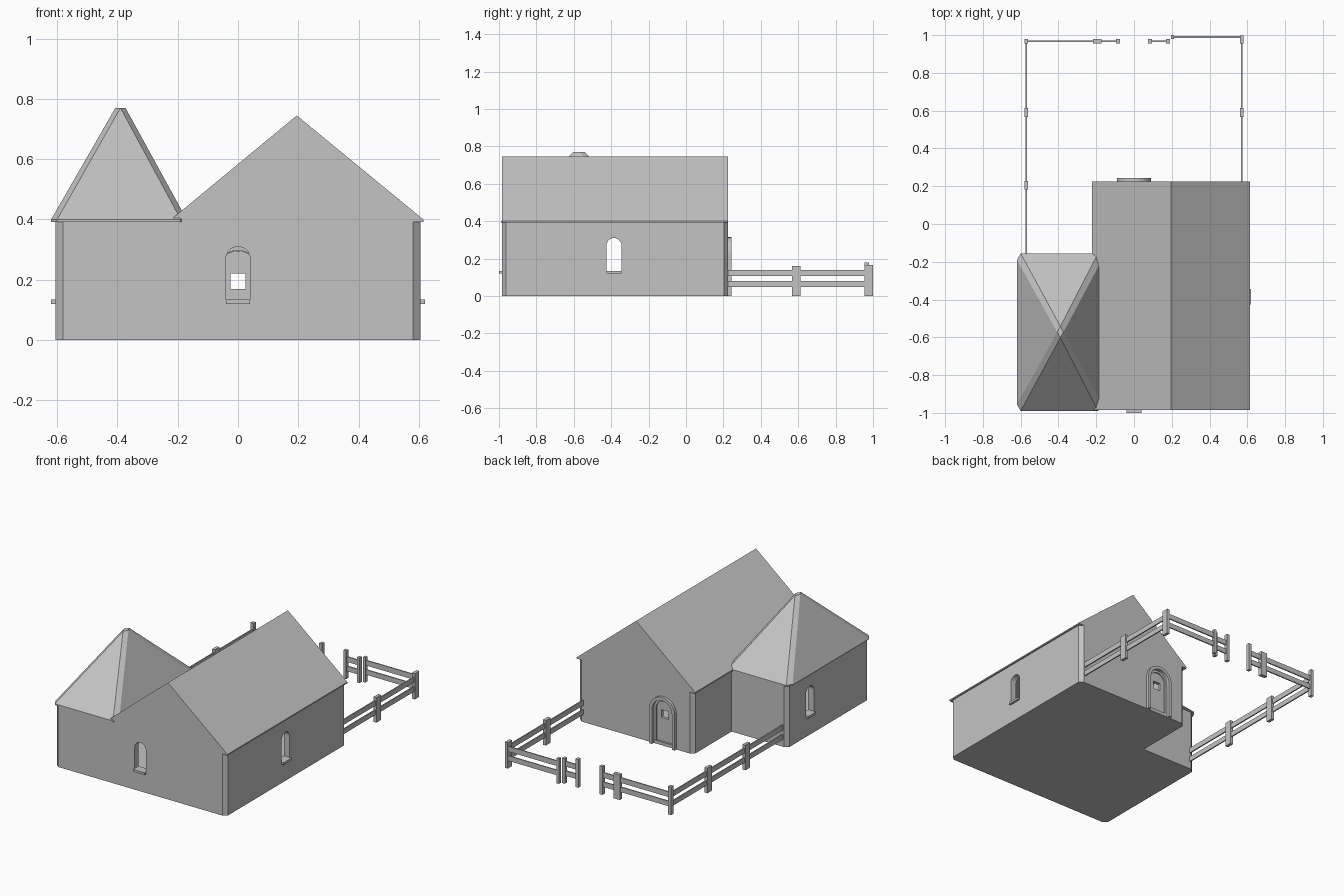
import bpy, bmesh
from math import cos, sin, pi
from mathutils import Vector

cube = bpy.data.objects.get("Cube")
if cube:
    bpy.data.objects.remove(cube, do_unlink=True)

stone = bpy.data.materials.new("plain grey")
stone.use_nodes = True
GREY = (0.55, 0.55, 0.55, 1)
stone.diffuse_color = GREY
stone.node_tree.nodes["Principled BSDF"].inputs["Base Color"].default_value = GREY


def finish(name, bm):
    bmesh.ops.recalc_face_normals(bm, faces=bm.faces)
    mesh = bpy.data.meshes.new(name)
    bm.to_mesh(mesh)
    bm.free()
    mesh.materials.append(stone)
    obj = bpy.data.objects.new(name, mesh)
    bpy.context.collection.objects.link(obj)
    return obj


def prism(name, profile, axis, start, end):
    """Extrude a 2D profile along x (y,z profile), y (x,z) or z (x,y)."""
    def place(p, d):
        return {"x": (d, *p), "y": (p[0], d, p[1]), "z": (*p, d)}[axis]
    bm = bmesh.new()
    face = bm.faces.new([bm.verts.new(place(p, start)) for p in profile])
    moved = bmesh.ops.extrude_face_region(bm, geom=[face])["geom"]
    shift = Vector(place((0, 0), end - start))
    bmesh.ops.translate(bm, vec=shift, verts=[v for v in moved if isinstance(v, bmesh.types.BMVert)])
    return finish(name, bm)


def box(name, x0, x1, y0, y1, z0, z1):
    return prism(name, [(x0, y0), (x1, y0), (x1, y1), (x0, y1)], "z", z0, z1)


def arch(centre, radius, bottom, spring, steps=14):
    curve = [(centre + radius * cos(pi * i / steps), spring + radius * sin(pi * i / steps))
             for i in range(steps + 1)]
    return [(centre + radius, bottom)] + curve + [(centre - radius, bottom)]


def cut(obj, cutters):
    for c in cutters:
        c.hide_render = True
        mod = obj.modifiers.new("cut", "BOOLEAN")
        mod.operation, mod.solver, mod.object = "DIFFERENCE", "EXACT", c
    bpy.context.view_layer.update()
    graph = bpy.context.evaluated_depsgraph_get()
    mesh = bpy.data.meshes.new_from_object(obj.evaluated_get(graph))
    obj.modifiers.clear()
    obj.data = mesh
    for c in cutters:
        bpy.data.objects.remove(c, do_unlink=True)


# Hollow L-shaped walls with chamfered outer corners
L, R, F, B, NX, NY = -0.605, 0.605, -0.985, 0.225, -0.21, -0.16
CX, CY = 0.025, 0.022
plan = [(L, F + CY), (L + CX, F), (R - CX, F), (R, F + CY), (R, B - CY), (R - CX, B),
        (NX + CX, B), (NX, B - CY), (NX, NY), (L + CX, NY), (L, NY - CY)]
walls = prism("walls", plan, "z", 0, 0.395)
T = 0.04
room = [(L + T, F + T), (R - T, F + T), (R - T, B - T), (NX + T, B - T), (NX + T, NY - T), (L + T, NY - T)]
WY = -0.385
cut(walls, [
    prism("room_cutter", room, "z", 0.02, 0.375),
    prism("side_window_cutter", arch(WY, 0.04, 0.12, 0.27), "x", -0.8, 0.8),
    prism("front_window_cutter", arch(0, 0.04, 0.12, 0.27), "y", -1.1, F + 0.1),
    prism("door_cutter", arch(0, 0.072, 0.021, 0.225), "y", B - 0.1, B + 0.1),
])

# Window sills
box("front_sill", -0.04, 0.04, -1.0, F + T, 0.12, 0.134)
box("left_sill", R - T, 0.62, WY - 0.04, WY + 0.04, 0.12, 0.134)
box("right_sill", -0.62, L + T, WY - 0.04, WY + 0.04, 0.12, 0.134)

# Main gabled roof with a thin eave
prism("main_roof", [(-0.222, 0.392), (0.615, 0.392), (0.615, 0.4), (0.195, 0.745), (-0.222, 0.4)],
      "y", F, B)

# Hipped wing roof with bevelled hips
X0, X1, Y0, Y1 = -0.62, -0.17, -0.99, -0.155
BX, BY = 0.02, 0.035
eave = [(X0, Y0 + BY), (X0 + BX, Y0), (X1 - BX, Y0), (X1, Y0 + BY),
        (X1, Y1 - BY), (X1 - BX, Y1), (X0 + BX, Y1), (X0, Y1 - BY)]
MX, MY = -0.39, -0.572
bm = bmesh.new()
low = [bm.verts.new((*p, 0.392)) for p in eave]
rim = [bm.verts.new((*p, 0.4)) for p in eave]
west, south, east, north = [bm.verts.new((MX + dx, MY + dy, 0.77))
                            for dx, dy in ((-0.017, 0), (0, -0.03), (0.017, 0), (0, 0.03))]
bm.faces.new(low)
bm.faces.new((west, south, east, north))
for i in range(8):
    j = (i + 1) % 8
    bm.faces.new((low[i], low[j], rim[j], rim[i]))
peaks = (west, south, east, north)
for k in range(4):
    a, b = peaks[k], peaks[(k + 1) % 4]
    bm.faces.new((rim[2 * k], rim[2 * k + 1], b, a))
    bm.faces.new((rim[2 * k + 1], rim[(2 * k + 2) % 8], b))
finish("wing_roof", bm)

# Arched back door: surround, inner moulding and panel with a small square opening
def arch_band(name, outer, inner, y0, y1):
    prism(name, arch(0, outer, 0, 0.225) + arch(0, inner, 0, 0.225)[::-1], "y", y0, y1)


arch_band("door_surround", 0.09, 0.07, B - 0.01, 0.243)
arch_band("door_moulding", 0.071, 0.056, B - 0.03, B - 0.003)
door = prism("door", arch(0, 0.06, 0, 0.225), "y", B - 0.032, B - 0.012)
cut(door, [box("door_hole_cutter", -0.025, 0.025, 0, 0.5, 0.17, 0.22)])

# Fence rails
FX, FY = 0.57, 0.967
for tag, z0, z1 in (("lower", 0.048, 0.08), ("upper", 0.107, 0.14)):
    for side, x0, x1, y0, y1 in (
            ("left_side", FX - 0.004, FX + 0.004, B - 0.03, 0.99),
            ("right_side", -FX - 0.004, -FX + 0.004, NY - 0.01, FY),
            ("back_left", 0.2, FX, 0.986, 0.994),
            ("gate_left", 0.085, 0.18, FY - 0.004, FY + 0.004),
            ("back_right", -FX, -0.085, FY - 0.004, FY + 0.004)):
        box(f"{side}_{tag}_rail", x0, x1, y0, y1, z0, z1)

# Fence posts: centre x, centre y, half width, half depth, height
posts = [(FX, 0.59, 0.01, 0.023, 0.16), (FX, 0.977, 0.01, 0.022, 0.165),
         (-FX, 0.59, 0.01, 0.023, 0.16), (-FX, 0.205, 0.01, 0.023, 0.16),
         (-FX, FY, 0.01, 0.012, 0.18), (-0.195, FY, 0.023, 0.012, 0.16),
         (-0.085, FY, 0.01, 0.012, 0.18), (0.085, FY, 0.01, 0.012, 0.18),
         (0.18, FY, 0.01, 0.012, 0.16), (0.205, 0.99, 0.008, 0.01, 0.16)]
for n, (x, y, w, d, h) in enumerate(posts, 1):
    box(f"fence_post_{n}", x - w, x + w, y - d, y + d, 0, h)
